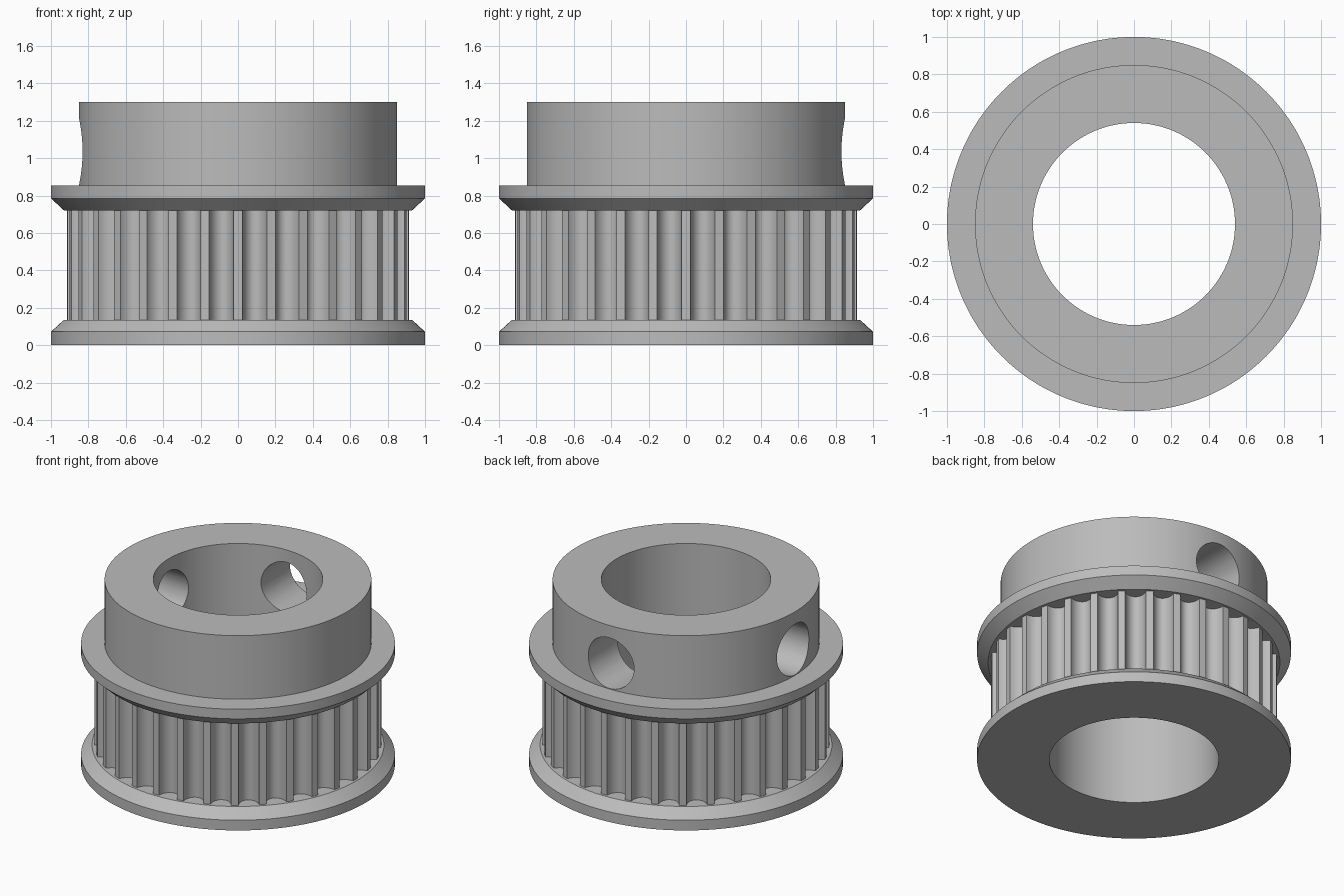
import bpy, bmesh
from math import pi, sin, cos, sqrt

cube = bpy.data.objects.get("Cube")
if cube:
    bpy.data.objects.remove(cube)

# Dimensions
TEETH, TIP_R = 32, 0.913
GROOVE_W, GROOVE_D, STEPS = 0.066, 0.08, 12
BORE_R, HUB_R, CHAMFER_R = 0.54, 0.85, 0.93
HEIGHT = 1.3

# Material
steel = bpy.data.materials.new("grey steel")
steel.use_nodes = True
grey = (0.5, 0.5, 0.5, 1)
steel.diffuse_color = grey
steel.node_tree.nodes["Principled BSDF"].inputs["Base Color"].default_value = grey

# Toothed outline: (angle, radius) samples, with a tooth tip at angle zero
pitch = 2 * pi / TEETH
outline = []
for tooth in range(TEETH):
    outline.append((tooth * pitch, TIP_R))
    for i in range(STEPS + 1):
        t = -cos(pi * i / STEPS)
        angle = (tooth + 0.5) * pitch + t * GROOVE_W / TIP_R
        outline.append((angle, TIP_R - GROOVE_D * sqrt(max(0, 1 - t * t))))

# Body profile from the bore round the outside; None means the toothed outline
profile = [(BORE_R, 0), (1, 0), (1, 0.072), (CHAMFER_R, 0.136),
           (None, 0.136), (None, 0.72),
           (CHAMFER_R, 0.72), (1, 0.785), (1, 0.853),
           (HUB_R, 0.853), (HUB_R, HEIGHT), (BORE_R, HEIGHT)]

bm = bmesh.new()
rings = []
for radius, z in profile:
    rings.append([bm.verts.new(((radius or r) * cos(a), (radius or r) * sin(a), z))
                  for a, r in outline])
count = len(outline)
for k, low in enumerate(rings):
    high = rings[(k + 1) % len(rings)]
    for i in range(count):
        j = (i + 1) % count
        bm.faces.new((low[i], low[j], high[j], high[i]))
bmesh.ops.recalc_face_normals(bm, faces=bm.faces)
mesh = bpy.data.meshes.new("belt_pulley")
bm.to_mesh(mesh)
bm.free()
mesh.materials.append(steel)
pulley = bpy.data.objects.new("belt_pulley", mesh)
bpy.context.collection.objects.link(pulley)
bpy.context.view_layer.objects.active = pulley

# Two set-screw holes through the hub wall, at right angles
for name, x, y, turn in (("side_hole", -0.7, 0, (0, pi / 2, 0)),
                         ("back_hole", 0, 0.7, (pi / 2, 0, 0))):
    bpy.ops.mesh.primitive_cylinder_add(vertices=48, radius=0.178, depth=0.7,
                                        location=(x, y, 1.035), rotation=turn)
    cutter = bpy.context.object
    cutter.name = name + "_cutter"
    cutter.hide_render = True
    cutter.data.materials.append(steel)
    cut = pulley.modifiers.new(name, "BOOLEAN")
    cut.operation, cut.solver, cut.object = "DIFFERENCE", "EXACT", cutter
    bpy.context.view_layer.objects.active = pulley
    bpy.ops.object.modifier_apply(modifier=name)
    bpy.data.objects.remove(cutter)

# Smooth curved walls, sharp edges
bpy.ops.object.select_all(action="DESELECT")
pulley.select_set(True)
bpy.ops.object.shade_smooth_by_angle(angle=pi / 6)
